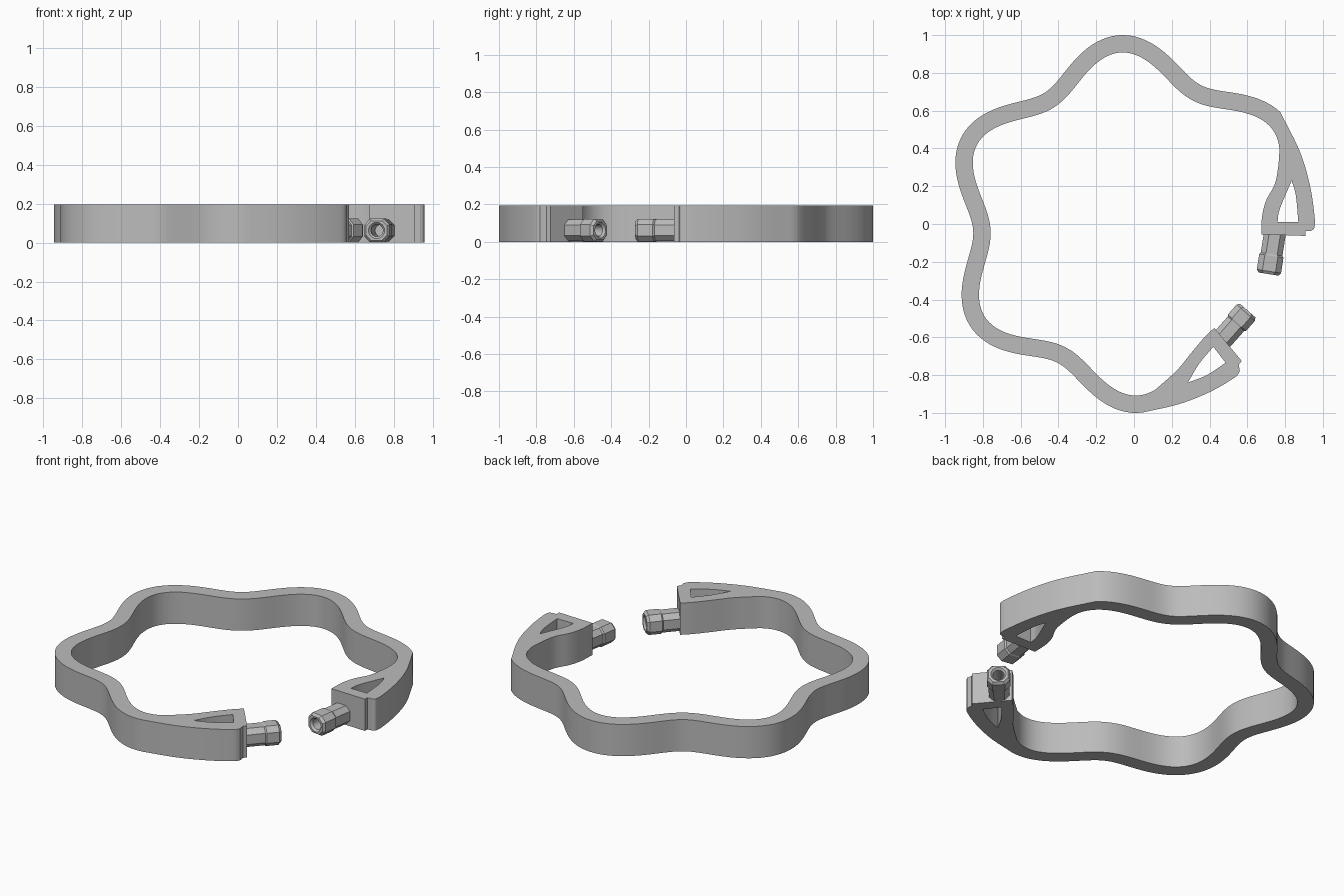
import bpy, bmesh, math
from mathutils import Vector

if "Cube" in bpy.data.objects:
    bpy.data.objects.remove(bpy.data.objects["Cube"], do_unlink=True)

HEIGHT, HALF_WIDTH = 0.195, 0.046

grey = bpy.data.materials.new("plain grey")
grey.use_nodes = True
grey.diffuse_color = (0.5, 0.5, 0.5, 1)
grey.node_tree.nodes["Principled BSDF"].inputs["Base Color"].default_value = (0.5, 0.5, 0.5, 1)


def wave(start, end, side):
    """Edge of the six-lobed ring between two angles, offset along its normal."""
    pts = []
    steps = int(abs(end - start) / 1.5)
    for i in range(steps + 1):
        a = math.radians(start + (end - start) * i / steps)
        phase = 6 * (a - math.radians(92.7))
        r, slope = 0.868 + 0.087 * math.cos(phase), -0.522 * math.sin(phase)
        n = a - math.atan2(slope, r)
        pts.append((-0.025 + r * math.cos(a) + side * HALF_WIDTH * math.cos(n),
                    r * math.sin(a) + side * HALF_WIDTH * math.sin(n)))
    return pts


def smooth(points, steps=6):
    """Smooth curve through the points."""
    p = [Vector(q) for q in points]
    p = [2 * p[0] - p[1]] + p + [2 * p[-1] - p[-2]]
    out = []
    for a, b, c, d in zip(p, p[1:], p[2:], p[3:]):
        for i in range(steps):
            t = i / steps
            out.append(0.5 * (2 * b + (c - a) * t + (2 * a - 5 * b + 4 * c - d) * t * t
                              + (3 * b - a - 3 * c + d) * t ** 3))
    return out + [p[-2]]


def finish(obj):
    """Clean the mesh, assign the colour and shade it."""
    bm = bmesh.new()
    bm.from_mesh(obj.data)
    bmesh.ops.remove_doubles(bm, verts=bm.verts, dist=0.0001)
    bmesh.ops.recalc_face_normals(bm, faces=bm.faces)
    bm.to_mesh(obj.data)
    bm.free()
    obj.data.materials.clear()
    obj.data.materials.append(grey)
    bpy.ops.object.select_all(action='DESELECT')
    obj.select_set(True)
    bpy.context.view_layer.objects.active = obj
    bpy.ops.object.shade_smooth_by_angle(angle=math.radians(25))


# Wavy band: outer wave, lower end block, inner wave, upper end block
outer = wave(36, 274, 1)
inner = wave(280, 25, -1)
lower_out = smooth([outer[-1], (0.24, -0.953), (0.40, -0.89), (0.53, -0.815), (0.56, -0.78)])
lower_in = smooth([(0.425, -0.55), (0.373, -0.60), (0.305, -0.68), (0.225, -0.777), inner[0]])
upper_in = smooth([inner[-1], (0.763, 0.30), (0.745, 0.21), (0.70, 0.125), (0.678, 0.04), (0.674, -0.055)])
upper_out = smooth([(0.935, -0.037), (0.955, -0.02), (0.955, 0.05), (0.93, 0.21), (0.877, 0.386), outer[0]])
outline = (outer + lower_out[1:] + [(0.555, -0.745), (0.57, -0.725)] + lower_in[:-1]
           + inner + upper_in[1:] + [(0.907, -0.063), (0.907, -0.037)] + upper_out[:-1])

# Triangular openings in the end blocks
upper_hole = (smooth([(0.76, 0.01), (0.772, 0.08), (0.835, 0.23)])
              + smooth([(0.835, 0.23), (0.857, 0.15), (0.87, 0.01)])[1:])
lower_hole = (smooth([(0.42, -0.65), (0.345, -0.74), (0.285, -0.84)])
              + smooth([(0.285, -0.84), (0.385, -0.80), (0.485, -0.735)])[1:])

curve = bpy.data.curves.new("wavy_band", 'CURVE')
curve.dimensions = '2D'
curve.fill_mode = 'BOTH'
curve.extrude = HEIGHT / 2
for loop in (outline, upper_hole, lower_hole):
    spline = curve.splines.new('POLY')
    spline.points.add(len(loop) - 1)
    for point, q in zip(spline.points, loop):
        point.co = (q[0], q[1], 0, 1)
    spline.use_cyclic_u = True
band = bpy.data.objects.new("wavy_band", curve)
bpy.context.collection.objects.link(band)
band.location.z = HEIGHT / 2
bpy.ops.object.select_all(action='DESELECT')
band.select_set(True)
bpy.context.view_layer.objects.active = band
bpy.ops.object.convert(target='MESH')
finish(bpy.context.view_layer.objects.active)


def octagon(w, h, c):
    """Chamfered rectangle with each side split in four."""
    corners = [(w, c - h), (w, h - c), (w - c, h), (c - w, h),
               (-w, h - c), (-w, c - h), (c - w, -h), (w - c, -h)]
    return [Vector(a).lerp(Vector(b), i / 4)
            for a, b in zip(corners, corners[1:] + corners[:1]) for i in range(4)]


def circle(r):
    """Round ring lined up with the octagon points."""
    return [q.normalized() * r for q in octagon(1, 1, 0.586)]


def socket(name, base, tip):
    """Eight-sided connector with a round blind bore at its tip."""
    base, tip = Vector((*base, 0.062)), Vector((*tip, 0.062))
    axis = (tip - base).normalized()
    across = axis.cross(Vector((0, 0, 1)))
    length = (tip - base).length
    small, large = octagon(0.058, 0.057, 0.028), octagon(0.065, 0.061, 0.03)
    end = octagon(0.054, 0.05, 0.026)
    rings = [(-0.02, small), (length * 0.5, small), (length * 0.54, large),
             (length - 0.015, large), (length, end), (length, circle(0.042)),
             (length - 0.012, circle(0.031)), (length - 0.15, circle(0.031))]
    bm = bmesh.new()
    loops = [[bm.verts.new(base + axis * d + across * q.x + Vector((0, 0, q.y))) for q in ring]
             for d, ring in rings]
    for a, b in zip(loops, loops[1:]):
        for i in range(len(a)):
            j = (i + 1) % len(a)
            bm.faces.new((a[i], a[j], b[j], b[i]))
    bm.faces.new(loops[0])
    bm.faces.new(loops[-1])
    mesh = bpy.data.meshes.new(name)
    bm.to_mesh(mesh)
    bm.free()
    obj = bpy.data.objects.new(name, mesh)
    bpy.context.collection.objects.link(obj)
    finish(obj)


# Connectors on the two open ends
socket("upper_connector", (0.745, -0.055), (0.712, -0.265))
socket("lower_connector", (0.478, -0.598), (0.602, -0.458))
